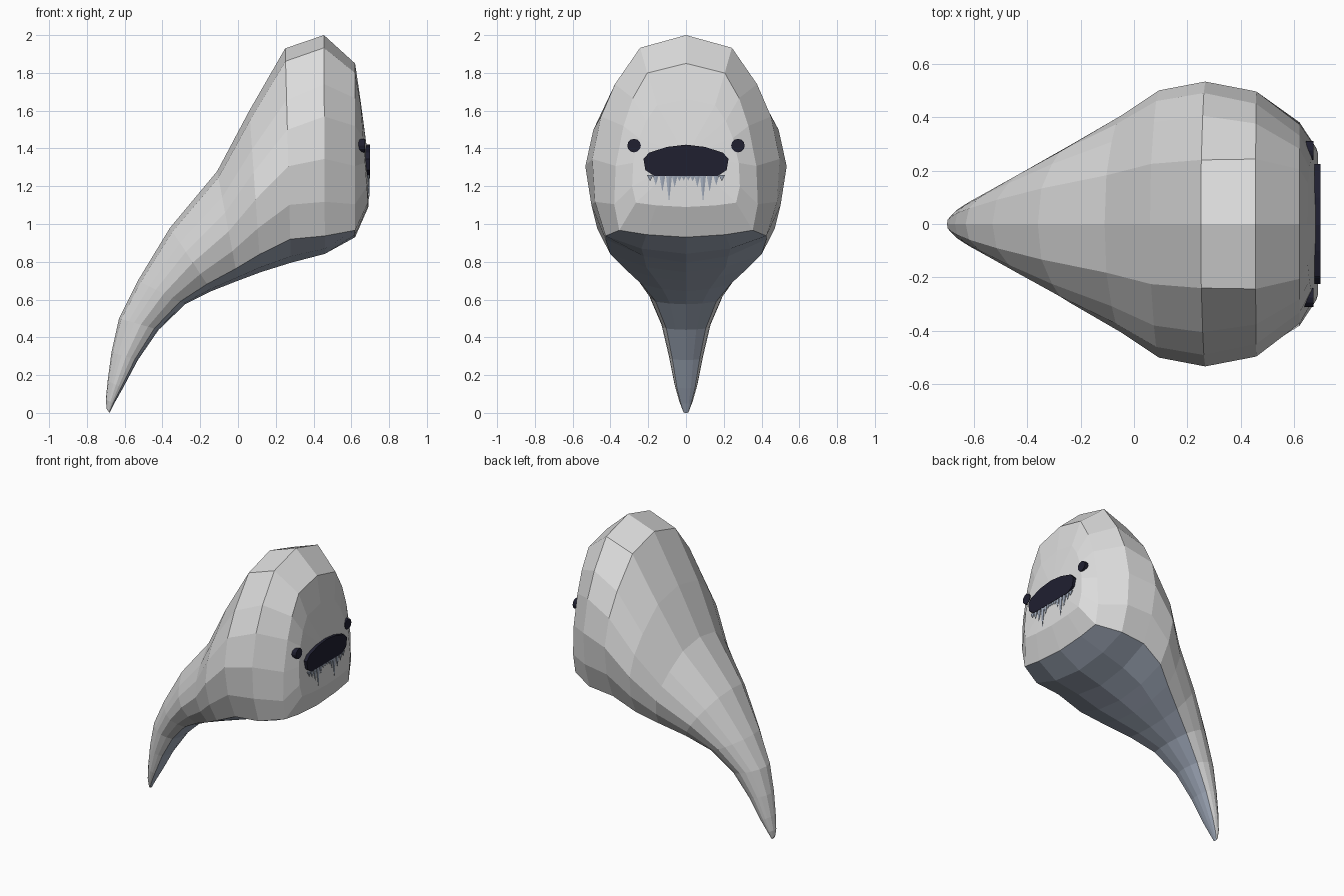
import bpy, bmesh, math
from mathutils import Vector

if "Cube" in bpy.data.objects:
    bpy.data.objects.remove(bpy.data.objects["Cube"])


def material(name, rgb):
    m = bpy.data.materials.new(name)
    m.diffuse_color = (*rgb, 1)
    m.use_nodes = True
    m.node_tree.nodes["Principled BSDF"].inputs["Base Color"].default_value = m.diffuse_color
    return m


BODY = material("pale_grey", (0.72, 0.72, 0.72))
BLUE = material("slate_blue", (0.36, 0.41, 0.50))
DARK = material("dark_navy", (0.014, 0.014, 0.03))


def finish(name, bm, mats):
    bmesh.ops.recalc_face_normals(bm, faces=bm.faces)
    me = bpy.data.meshes.new(name)
    bm.to_mesh(me)
    bm.free()
    for m in mats:
        me.materials.append(m)
    ob = bpy.data.objects.new(name, me)
    bpy.context.collection.objects.link(ob)
    return ob


# Body: rings (upper x, z, lower x, z, half width, chin fullness) from tail tip to face
RINGS = [
    (-0.695, 0.02, -0.68, 0.0, 0.015, 0),
    (-0.70, 0.07, -0.655, 0.05, 0.035, 0),
    (-0.69, 0.17, -0.61, 0.13, 0.06, 0),
    (-0.67, 0.32, -0.53, 0.28, 0.09, 0),
    (-0.63, 0.50, -0.42, 0.44, 0.13, 0),
    (-0.53, 0.70, -0.28, 0.575, 0.20, 0),
    (-0.36, 0.98, -0.14, 0.645, 0.295, 0),
    (-0.11, 1.28, 0.00, 0.70, 0.405, 0),
    (0.06, 1.60, 0.12, 0.745, 0.50, 0),
    (0.25, 1.93, 0.28, 0.795, 0.533, 0),
    (0.455, 2.00, 0.46, 0.842, 0.50, 0.4),
    (0.62, 1.85, 0.62, 0.93, 0.38, 1),
    (0.648, 1.66, 0.69, 1.09, 0.285, 1),
]
# Half cross-section: (fraction from top to bottom, fraction of half width),
# for the body and for the fuller chin
SHAPE = [(0, 0), (0.06, 0.45), (0.24, 0.76), (0.38, 0.92), (0.55, 1.0),
         (0.73, 0.94), (0.89, 0.80), (0.97, 0.42), (1, 0)]
CHIN = [(0, 0), (0.055, 0.54), (0.20, 0.74), (0.36, 0.87), (0.59, 0.98),
        (0.81, 1.0), (0.96, 0.93), (0.985, 0.55), (1, 0)]

bm = bmesh.new()
rings = []
for ux, uz, lx, lz, w, c in RINGS:
    prof = [(a[0] + (b[0] - a[0]) * c, a[1] + (b[1] - a[1]) * c)
            for a, b in zip(SHAPE, CHIN)]
    loop = prof + [(t, -y) for t, y in prof[-2:0:-1]]
    rings.append([bm.verts.new((ux + (lx - ux) * t, w * y, uz + (lz - uz) * t))
                  for t, y in loop])
n = len(rings[0])
for r in range(len(rings) - 1):
    a, b = rings[r], rings[r + 1]
    for i in range(n):
        j = (i + 1) % n
        f = bm.faces.new((a[i], a[j], b[j], b[i]))
        # Underside strip, up to the chin
        f.material_index = 1 if 6 <= i <= 9 and r < 11 else 0
bm.faces.new(rings[0])
center = bm.verts.new((0.688, 0, 1.36))
for i in range(n):
    bm.faces.new((rings[-1][i], rings[-1][(i + 1) % n], center))
finish("body", bm, [BODY, BLUE])


def plate(name, outline, x0, x1):
    """Flat outline in y, z extruded along x."""
    bm = bmesh.new()
    f = bm.faces.new([bm.verts.new((x0, y, z)) for y, z in outline])
    ext = bmesh.ops.extrude_face_region(bm, geom=[f])["geom"]
    bmesh.ops.translate(bm, vec=Vector((x1 - x0, 0, 0)),
                        verts=[v for v in ext if isinstance(v, bmesh.types.BMVert)])
    return finish(name, bm, [DARK])


# Mouth
half = [(0.17, 1.255), (0.215, 1.285), (0.225, 1.345), (0.195, 1.378), (0.10, 1.408)]
plate("mouth", half + [(0, 1.42)] + [(-y, z) for y, z in half[::-1]], 0.675, 0.698)

# Eyes
for side, label in ((-1, "left"), (1, "right")):
    disc = [(side * 0.275 + 0.036 * math.cos(k * math.tau / 12),
             1.415 + 0.036 * math.sin(k * math.tau / 12)) for k in range(12)]
    plate("eye_" + label, disc, 0.632, 0.672)

# Icicles hanging under the mouth: (offset, length)
bm = bmesh.new()
for y, length in ((0.19, 0.03), (0.16, 0.05), (0.125, 0.085), (0.09, 0.14),
                  (0.06, 0.06), (0.035, 0.028), (0.012, 0.024)):
    for s in (-1, 1):
        base = [bm.verts.new((0.689 + 0.009 * math.cos(k * math.tau / 6),
                              s * y + 0.019 * math.cos((k + 1.5) * math.tau / 6), 1.26))
                for k in range(6)]
        tip = bm.verts.new((0.694, s * y, 1.255 - length))
        bm.faces.new(base)
        for k in range(6):
            bm.faces.new((base[k], base[(k + 1) % 6], tip))
finish("icicles", bm, [BLUE])
